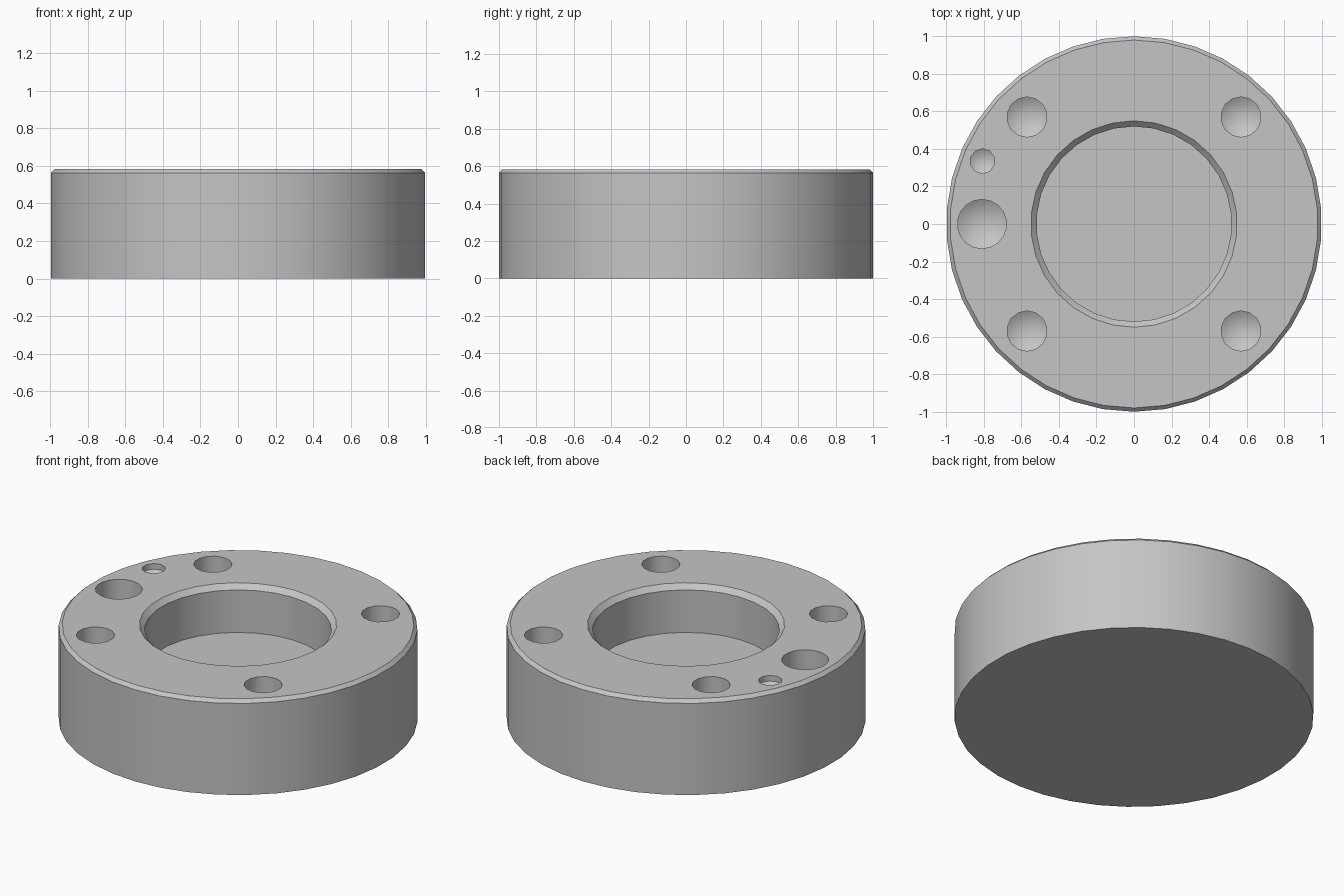
import bpy
import bmesh
from math import sin, cos, pi, tan, radians

if "Cube" in bpy.data.objects:
    bpy.data.objects.remove(bpy.data.objects["Cube"], do_unlink=True)

HEIGHT = 0.583
HOLE_DEPTH = 0.29

metal = bpy.data.materials.new("plain grey")
metal.use_nodes = True
GREY = (0.56, 0.56, 0.56, 1)
metal.diffuse_color = GREY
metal.node_tree.nodes["Principled BSDF"].inputs["Base Color"].default_value = GREY


def lathe(name, profile, sides, x=0, y=0):
    """Revolve (radius, z) points around a vertical axis; radius 0 makes a tip."""
    bm = bmesh.new()
    rings = []
    for r, z in profile:
        count = sides if r > 0 else 1
        rings.append([bm.verts.new((r * sin(2 * pi * i / sides),
                                    r * cos(2 * pi * i / sides), z))
                      for i in range(count)])
    for a, b in zip(rings, rings[1:]):
        for i in range(sides):
            j = (i + 1) % sides
            corners = [a[i % len(a)], a[j % len(a)], b[j % len(b)], b[i % len(b)]]
            bm.faces.new(list(dict.fromkeys(corners)))
    for ring in (rings[0], rings[-1]):
        if len(ring) > 1:
            bm.faces.new(ring)
    bmesh.ops.recalc_face_normals(bm, faces=bm.faces)
    mesh = bpy.data.meshes.new(name)
    bm.to_mesh(mesh)
    bm.free()
    obj = bpy.data.objects.new(name, mesh)
    obj.location = (x, y, 0)
    mesh.materials.append(metal)
    bpy.context.collection.objects.link(obj)
    return obj


def drill(x, y, radius, depth, sides):
    """Cutter for a blind hole with a pointed bottom."""
    floor = HEIGHT - depth
    tip = floor - radius * tan(radians(31))
    return lathe("drill_cutter", [(0, tip), (radius, floor), (radius, HEIGHT + 0.1)],
                 sides, x, y)


# Round body with a chamfered top rim and a flat-bottomed centre bore
body = lathe("ring_body", [
    (1, 0), (1, HEIGHT - 0.02), (0.98, HEIGHT)], 38)
bore = lathe("bore_cutter", [
    (0.52, HEIGHT / 2), (0.52, HEIGHT - 0.03), (0.55, HEIGHT), (0.55, HEIGHT + 0.1)], 30)

# Four bolt holes, one large side hole and a shallow locating hole
cutters = [bore]
for sx in (-1, 1):
    for sy in (-1, 1):
        cutters.append(drill(sx * 0.57, sy * 0.57, 0.107, HOLE_DEPTH, 14))
cutters.append(drill(-0.81, 0, 0.131, HOLE_DEPTH, 18))
cutters.append(drill(-0.807, 0.335, 0.066, 0.035, 10))

# Cut the holes and bake the result
bpy.context.view_layer.objects.active = body
body.select_set(True)
for cutter in cutters:
    cutter.hide_render = True
    cut = body.modifiers.new("cut", "BOOLEAN")
    cut.operation = "DIFFERENCE"
    cut.solver = "EXACT"
    cut.object = cutter
    bpy.ops.object.modifier_apply(modifier=cut.name)
    bpy.data.objects.remove(cutter, do_unlink=True)

# Smooth walls, sharp rims
bpy.ops.object.shade_smooth_by_angle(angle=radians(40))
